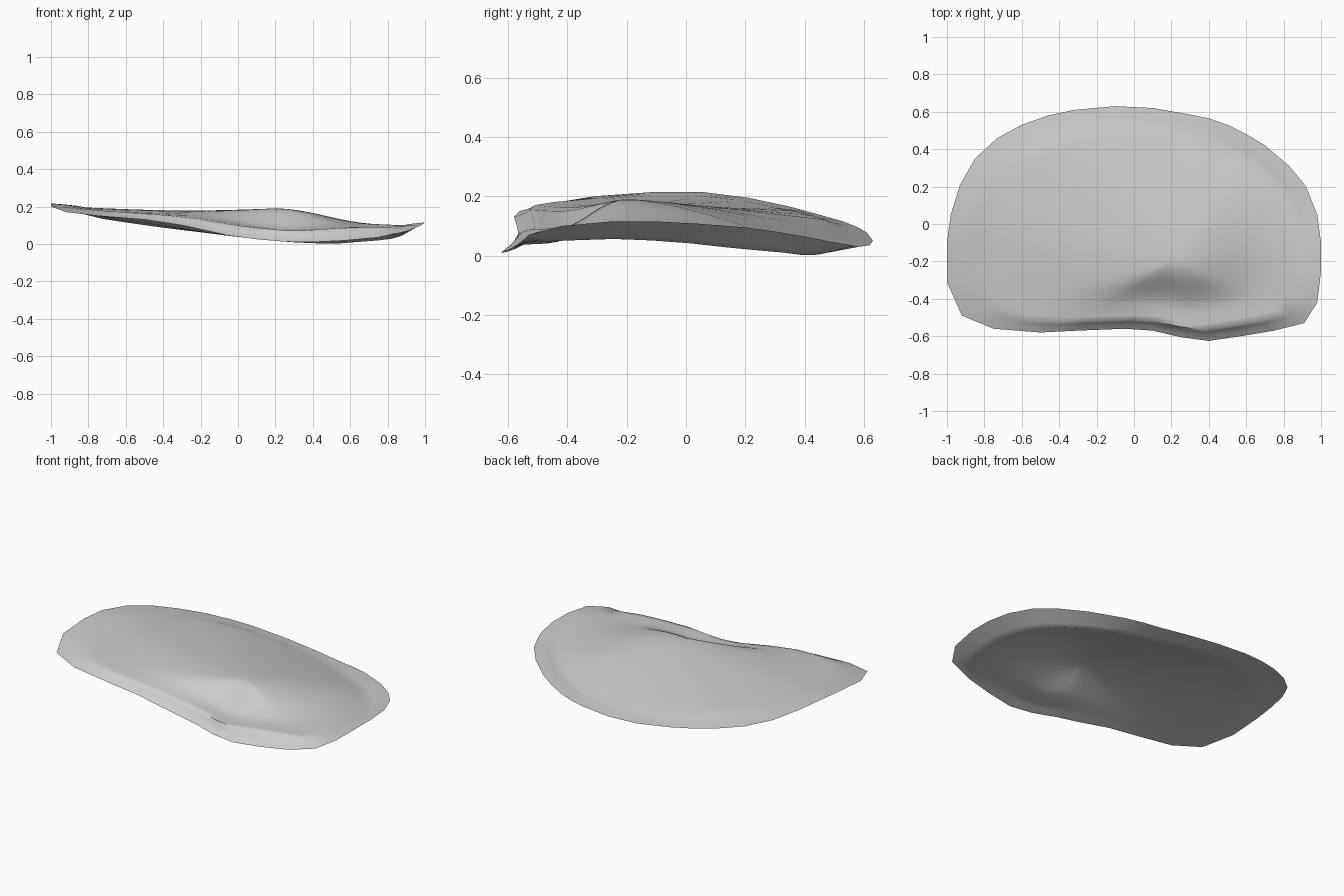
import bpy
import bmesh
from math import cos, sin, pi

if "Cube" in bpy.data.objects:
    bpy.data.objects.remove(bpy.data.objects["Cube"])

# Edge stations around the shell: x, y, rim height, groove height
STATIONS = [
    (-1, -.31, .20, .19), (-1, -.1, .215, .195), (-.98, .05, .215, .195),
    (-.93, .21, .195, .185), (-.85, .35, .165, .165), (-.73, .46, .135, .15),
    (-.6, .53, .115, .135), (-.46, .58, .095, .12), (-.32, .61, .077, .10),
    (-.1, .63, .05, .075), (.1, .62, .035, .058), (.3, .585, .03, .045),
    (.4, .565, .033, .042), (.5, .53, .04, .04), (.6, .48, .048, .042),
    (.7, .42, .06, .05), (.83, .31, .08, .06), (.92, .2, .095, .07),
    (.98, .05, .107, .085), (1, -.1, .115, .095), (1, -.25, .115, .1),
    (.98, -.42, .1, .095), (.91, -.53, .07, .09), (.75, -.57, .035, .09),
    (.57, -.6, .018, .083), (.4, -.625, .01, .073), (.25, -.605, .012, .073),
    (.1, -.57, .025, .085), (-.05, -.56, .045, .10), (-.3, -.57, .10, .135),
    (-.5, -.58, .13, .155), (-.75, -.56, .15, .17), (-.92, -.49, .17, .18),
]
CENTRE = (.2, -.2, .19)      # top of the bulge
GROOVE = .86                 # how far out the groove lies
INNER_RINGS = 12
RIM_RINGS = 4


def mix(a, b, t):
    return a + (b - a) * t


def clamp(value):
    return min(1, max(0, value))


def upper_height(t, x, y, rim, groove):
    """Top face at fraction t of the way from the bulge to the edge."""
    if t > GROOVE:
        return mix(groove, rim, ((t - GROOVE) / (1 - GROOVE)) ** .65)
    s = t / GROOVE
    # The bulge drops in an S to the front and right, and as a dome to the back
    s_curve = (1 - cos(pi * clamp(s / .75))) / 2
    fall = mix(s_curve, s ** 1.5, clamp((y + .4) / .8))
    dip = .014 * sin(pi * s) * clamp(-x)
    return mix(CENTRE[2], groove, fall) - dip


def lower_height(t, x, y, rim, groove):
    """Underside, tapering up to the thin edge."""
    thickness = .032 + .012 * x
    if t > GROOVE:
        return mix(groove - thickness, rim, (t - GROOVE) / (1 - GROOVE))
    return upper_height(t, x, y, rim, groove) - mix(.02, thickness, t / GROOVE)


def add_sheet(bm, height, edge, upward):
    """Rings of faces from the bulge out to the shared edge."""
    steps = [GROOVE * (i + 1) / INNER_RINGS for i in range(INNER_RINGS)]
    steps += [mix(GROOVE, 1, (i + 1) / RIM_RINGS) for i in range(RIM_RINGS - 1)]
    middle = bm.verts.new((CENTRE[0], CENTRE[1], height(0, *STATIONS[0])))
    rings = [[bm.verts.new((mix(CENTRE[0], s[0], t), mix(CENTRE[1], s[1], t),
                            height(t, *s))) for s in STATIONS] for t in steps]
    rings.append(edge)
    count = len(STATIONS)
    for i in range(count):
        j = (i + 1) % count
        faces = [(middle, rings[0][j], rings[0][i])]
        faces += [(inner[i], inner[j], outer[j], outer[i])
                  for inner, outer in zip(rings, rings[1:])]
        for corners in faces:
            face = bm.faces.new(corners)
            face.normal_update()
            if (face.normal.z > 0) != upward:
                face.normal_flip()


def build_shell():
    bm = bmesh.new()
    edge = [bm.verts.new(s[:3]) for s in STATIONS]
    add_sheet(bm, upper_height, edge, True)
    add_sheet(bm, lower_height, edge, False)
    mesh = bpy.data.meshes.new("curved_shell")
    bm.to_mesh(mesh)
    bm.free()
    shell = bpy.data.objects.new("curved_shell", mesh)
    bpy.context.collection.objects.link(shell)
    return shell


# Plain grey finish
grey = bpy.data.materials.new("light_grey")
grey.use_nodes = True
grey.diffuse_color = (.6, .6, .6, 1)
grey.node_tree.nodes["Principled BSDF"].inputs["Base Color"].default_value = grey.diffuse_color

curved_shell = build_shell()
curved_shell.data.materials.append(grey)
bpy.context.view_layer.objects.active = curved_shell
curved_shell.select_set(True)
bpy.ops.object.shade_smooth_by_angle(angle=pi / 3)
